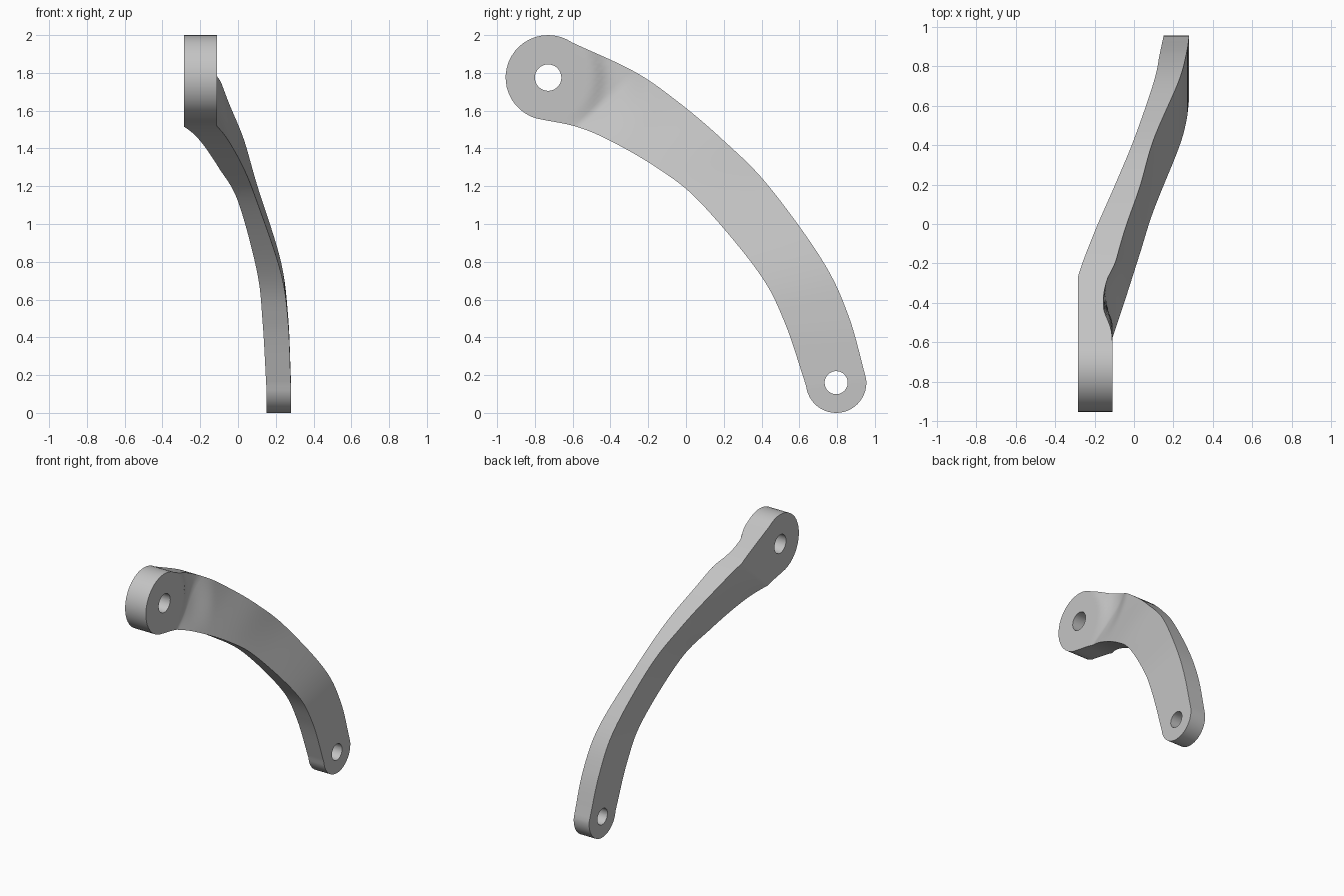
import bpy, bmesh, math
from mathutils import Vector

cube = bpy.data.objects.get("Cube")
if cube:
    bpy.data.objects.remove(cube, do_unlink=True)

HEAD, HEAD_R = Vector((-0.73, 1.775)), 0.225
TAIL, TAIL_R = Vector((0.795, 0.16)), 0.16
ROWS = 16      # strips across the width
STEPS = 12     # strips per section

# Arm sections: inner y, z, outer y, z, right face x, left face x
SECTIONS = [
    (-0.757, 1.552, -0.601, 1.96, -0.285, -0.11),
    (-0.58, 1.515, -0.27, 1.805, -0.285, -0.11),
    (-0.4, 1.44, -0.04, 1.645, -0.2, -0.05),
    (-0.15, 1.295, 0.19, 1.45, -0.1, 0.03),
    (0.07, 1.12, 0.43, 1.21, 0.0, 0.1),
    (0.38, 0.75, 0.72, 0.81, 0.1, 0.225),
    (0.52, 0.485, 0.86, 0.515, 0.13, 0.265),
    (0.637, 0.14, 0.954, 0.18, 0.15, 0.28),
]


def spline(points, i, t):
    """Smooth curve through points, extrapolated straight at the ends."""
    p1, p2 = points[i], points[i + 1]
    p0 = points[i - 1] if i > 0 else 2 * p1 - p2
    p3 = points[i + 2] if i + 2 < len(points) else 2 * p2 - p1
    return 0.5 * (2 * p1 + (p2 - p0) * t + (2 * p0 - 5 * p1 + 4 * p2 - p3) * t * t
                  + (3 * p1 - p0 - 3 * p2 + p3) * t ** 3)


def smooth(t):
    t = min(max(t, 0), 1)
    return t * t * (3 - 2 * t)


def on_circle(centre, radius, degrees):
    a = math.radians(degrees)
    return centre + radius * Vector((math.cos(a), math.sin(a)))


def make_stations():
    """List of (inner point, outer point, right x, left x) along the arm."""
    stations = []
    for k in range(STEPS):                       # round head end
        a = 104 * k / STEPS
        stations.append((on_circle(HEAD, HEAD_R, 159 + a),
                         on_circle(HEAD, HEAD_R, 159 - a), -0.285, -0.11))
    inner = [Vector(s[0:2]) for s in SECTIONS]
    outer = [Vector(s[2:4]) for s in SECTIONS]
    faces = [Vector(s[4:6]) for s in SECTIONS]
    for i in range(len(SECTIONS) - 1):           # curved arm
        for k in range(STEPS):
            t = k / STEPS
            x = faces[0] if i == 0 else spline(faces[1:], i - 1, t)
            stations.append((spline(inner, i, t), spline(outer, i, t), x[0], x[1]))
    for k in range(STEPS + 1):                   # round tail end
        a = 90 * k / STEPS
        stations.append((on_circle(TAIL, TAIL_R, 187 + a),
                         on_circle(TAIL, TAIL_R, 7 - a), 0.15, 0.28))
    return stations


def hollow(p, v):
    """Shallow scoop in the left face just behind the head disc."""
    d = (p - HEAD).length
    return 0.045 * v * smooth((d - HEAD_R) / 0.1) * (1 - smooth((d - 0.36) / 0.2))


# Arm body: two face grids joined by edge walls
bm = bmesh.new()
grid = []
for inner, outer, x_right, x_left in make_stations():
    right, left = [], []
    for r in range(ROWS + 1):
        v = r / ROWS
        p = inner.lerp(outer, v)
        right.append(bm.verts.new((x_right, p.x, p.y)))
        left.append(bm.verts.new((x_left - hollow(p, v), p.x, p.y)))
    grid.append((right, left))
for (ra, la), (rb, lb) in zip(grid, grid[1:]):
    for r in range(ROWS):
        bm.faces.new((ra[r], rb[r], rb[r + 1], ra[r + 1]))
        bm.faces.new((la[r], la[r + 1], lb[r + 1], lb[r]))
    bm.faces.new((ra[0], la[0], lb[0], rb[0]))
    bm.faces.new((ra[-1], rb[-1], lb[-1], la[-1]))
bmesh.ops.remove_doubles(bm, verts=bm.verts, dist=0.0005)
bmesh.ops.recalc_face_normals(bm, faces=bm.faces)
mesh = bpy.data.meshes.new("curved_arm")
bm.to_mesh(mesh)
bm.free()
arm = bpy.data.objects.new("curved_arm", mesh)
bpy.context.collection.objects.link(arm)

# Grey metal
metal = bpy.data.materials.new("grey_metal")
metal.use_nodes = True
grey = (0.55, 0.55, 0.55, 1)
metal.diffuse_color = grey
metal.node_tree.nodes["Principled BSDF"].inputs["Base Color"].default_value = grey
mesh.materials.append(metal)

# Pivot holes
for name, centre, radius in (("head_hole", HEAD, 0.07), ("tail_hole", TAIL, 0.061)):
    bpy.ops.mesh.primitive_cylinder_add(vertices=48, radius=radius, depth=2,
                                        location=(0, centre.x, centre.y),
                                        rotation=(0, math.pi / 2, 0))
    cutter = bpy.context.object
    cutter.name = name
    cutter.hide_render = True
    cutter.data.materials.append(metal)
    cut = arm.modifiers.new(name, 'BOOLEAN')
    cut.operation = 'DIFFERENCE'
    cut.solver = 'EXACT'
    cut.object = cutter
    bpy.ops.object.select_all(action='DESELECT')
    arm.select_set(True)
    bpy.context.view_layer.objects.active = arm
    bpy.ops.object.modifier_apply(modifier=name)
    bpy.data.objects.remove(cutter, do_unlink=True)

bpy.ops.object.shade_smooth_by_angle(angle=math.radians(30))
